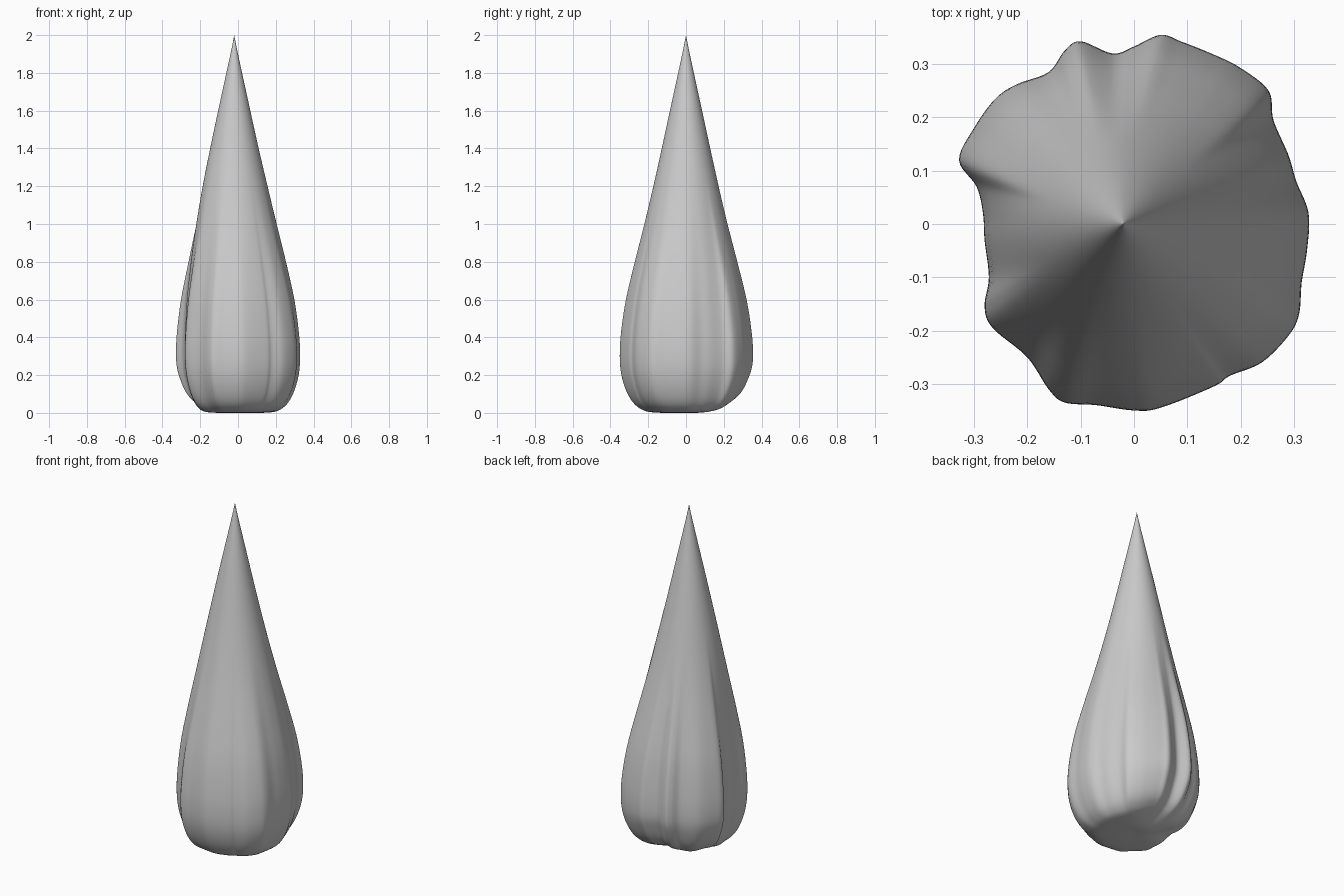
import bpy, bmesh, math
from math import tau, sin, cos

if "Cube" in bpy.data.objects:
    bpy.data.objects.remove(bpy.data.objects["Cube"])

# Fluted outline seen from above (x, y), counter-clockwise
OUTLINE = [(.328, .02), (.305, .08), (.29, .13), (.262, .195), (.253, .25), (.2, .293),
           (.15, .318), (.09, .342), (.05, .355), (0, .333), (-.04, .32), (-.1, .343),
           (-.13, .325), (-.16, .285), (-.22, .262), (-.26, .235), (-.3, .18), (-.328, .12),
           (-.295, .07), (-.283, .02), (-.28, -.03), (-.272, -.1), (-.28, -.155),
           (-.265, -.195), (-.2, -.25), (-.16, -.31), (-.13, -.335), (-.07, -.34),
           (0, -.35), (.05, -.345), (.15, -.305), (.18, -.285), (.24, -.26), (.29, -.21),
           (.31, -.17), (.315, -.11), (.325, -.05)]
# Teardrop profile (relative radius, height), bottom to tip
PROFILE = [(0, .003), (.3, 0), (.58, .005), (.72, .025), (.83, .065), (.92, .13), (.98, .21),
           (1, .3), (.985, .42), (.92, .6), (.8, .8), (.665, 1), (.53, 1.2), (.395, 1.4),
           (.262, 1.6), (.128, 1.8), (.042, 1.93), (0, 2)]
MEAN = .325


def spline(pts, steps, closed):
    n, out = len(pts), []
    get = (lambda i: pts[i % n]) if closed else (lambda i: pts[min(max(i, 0), n - 1)])
    for i in range(n if closed else n - 1):
        p = [get(i + k) for k in (-1, 0, 1, 2)]
        for s in range(steps):
            t = s / steps
            out.append(tuple(.5 * (2 * b + (c - a) * t + (2 * a - 5 * b + 4 * c - d) * t * t
                                   + (3 * b - a - 3 * c + d) * t ** 3)
                             for a, b, c, d in zip(*p)))
    return out


def smooth(a, b, v):
    t = min(max((v - a) / (b - a), 0), 1)
    return t * t * (3 - 2 * t)


def bell(angle, centre, width):
    d = (angle - centre + math.pi) % tau - math.pi
    return math.exp(-(d / width) ** 2)


outline = [(math.hypot(x, y), math.atan2(y, x)) for x, y in spline(OUTLINE, 6, True)]
profile = spline(PROFILE, 5, False)[1:]

# Teardrop body: flutes fade towards the tip, back and left folds lift off the ground
bm = bmesh.new()
rings = []
for s, z in profile:
    upper = z >= .3
    fade = 1 - smooth(.3, 1.35, z) if upper else smooth(.3, 1, s)
    ring = []
    for radius, a in outline:
        r = s * (MEAN + fade * (radius - MEAN))
        lift = 0
        if not upper:
            ease = smooth(.15, .75, s) * (1 - smooth(.12, .3, z) * .8)
            lift = ease * (.05 * bell(a, math.radians(95), .6) + .035 * bell(a, math.radians(155), .4))
        shift = -.02 * smooth(.2, 1.6, z)
        ring.append(bm.verts.new((r * cos(a) + shift, r * sin(a), max(z, 0) + lift)))
    rings.append(ring)
n = len(outline)
for lo, hi in zip(rings, rings[1:]):
    for i in range(n):
        j = (i + 1) % n
        bm.faces.new((lo[i], lo[j], hi[j], hi[i]))
bottom = bm.verts.new((0, 0, .003))
tip = bm.verts.new((-.02, 0, 2))
for i in range(n):
    j = (i + 1) % n
    bm.faces.new((bottom, rings[0][j], rings[0][i]))
    bm.faces.new((tip, rings[-1][i], rings[-1][j]))
bmesh.ops.recalc_face_normals(bm, faces=bm.faces)
for f in bm.faces:
    f.smooth = True
mesh = bpy.data.meshes.new("teardrop_body")
bm.to_mesh(mesh)
bm.free()
body = bpy.data.objects.new("teardrop_body", mesh)
bpy.context.collection.objects.link(body)
